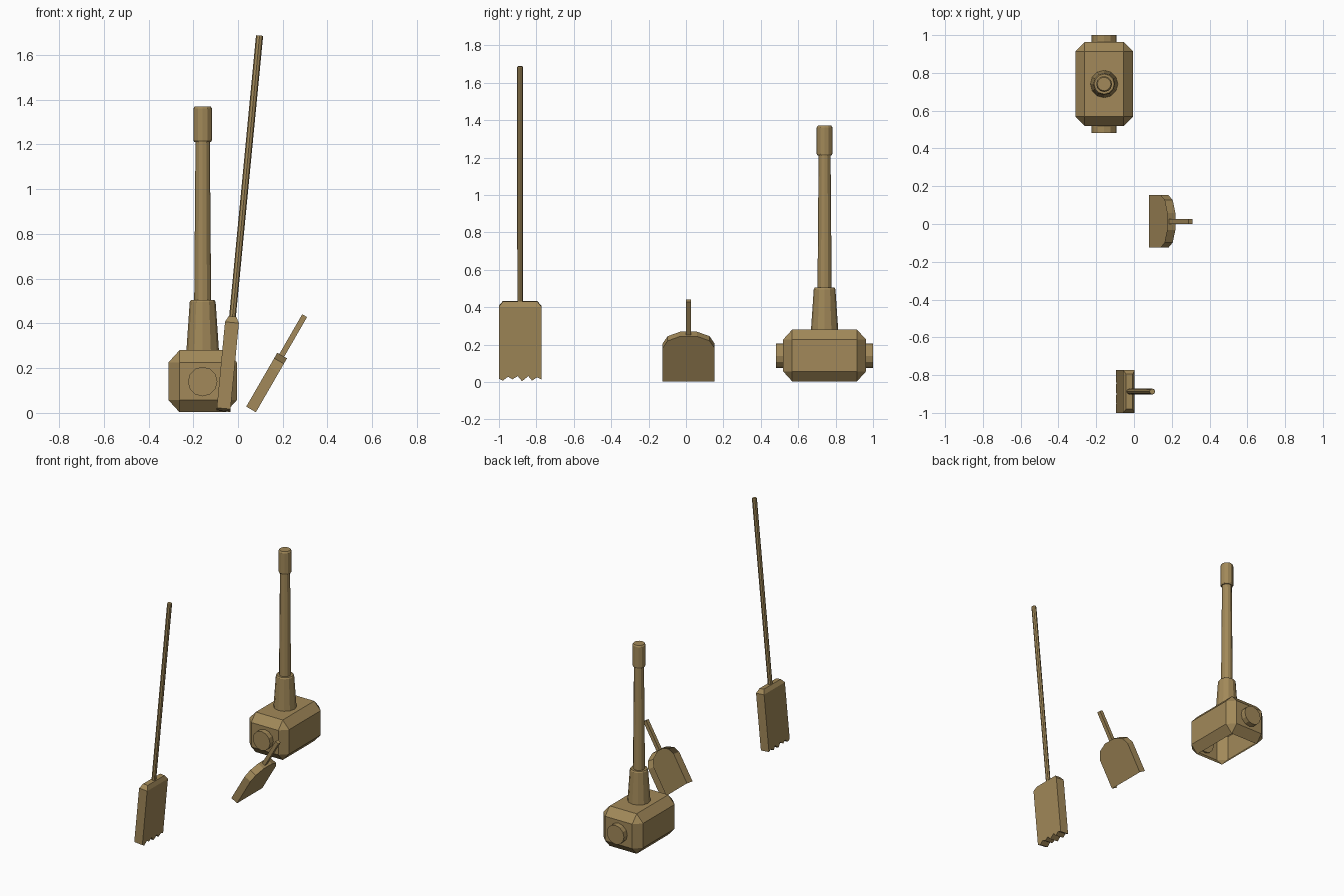
import bpy, bmesh
from math import radians, pi
from mathutils import Matrix, Vector

if "Cube" in bpy.data.objects:
    bpy.data.objects.remove(bpy.data.objects["Cube"])

wood = bpy.data.materials.new("wood")
wood.diffuse_color = (0.36, 0.25, 0.10, 1)
wood.use_nodes = True
wood.node_tree.nodes["Principled BSDF"].inputs["Base Color"].default_value = wood.diffuse_color


def finish(bm, name, loc=(0, 0, 0), tilt=0):
    me = bpy.data.meshes.new(name)
    bm.to_mesh(me)
    bm.free()
    me.materials.append(wood)
    ob = bpy.data.objects.new(name, me)
    bpy.context.collection.objects.link(ob)
    ob.location = loc
    ob.rotation_euler = (0, radians(tilt), 0)
    return ob


def lathe(name, rings, sides, loc, tilt=0, axis_y=False):
    """Stack of (radius, height) rings, capped at both ends."""
    bm = bmesh.new()
    first = bmesh.ops.create_circle(bm, cap_ends=True, segments=sides, radius=rings[0][0],
                                    matrix=Matrix.Translation((0, 0, rings[0][1])))
    loop = first["verts"]
    for r, h in rings[1:]:
        new = [bm.verts.new((v.co.x * r / v.co.xy.length, v.co.y * r / v.co.xy.length, h)) for v in loop]
        for i in range(sides):
            j = (i + 1) % sides
            bm.faces.new((loop[i], loop[j], new[j], new[i]))
        loop = new
    bm.faces.new(loop)
    if axis_y:
        bmesh.ops.rotate(bm, verts=bm.verts, matrix=Matrix.Rotation(-pi / 2, 3, 'X'))
    bmesh.ops.recalc_face_normals(bm, faces=bm.faces)
    return finish(bm, name, loc, tilt)


# Mallet head: chamfered block, open underneath
HX, HY = -0.158, 0.741
bm = bmesh.new()
bmesh.ops.create_cube(bm, size=1, matrix=Matrix.Diagonal((0.305, 0.444, 0.252, 1)))
bmesh.ops.bevel(bm, geom=bm.edges[:], offset=0.049, segments=1, affect='EDGES', profile=0.5)
bmesh.ops.scale(bm, verts=bm.verts, vec=(1, 1, 1.1))
bm.normal_update()
bottom = [f for f in bm.faces if f.normal.z < -0.99]
bmesh.ops.delete(bm, geom=bottom, context='FACES')
finish(bm, "mallet_head", (HX, HY, 0.1415))

# Mallet striking pegs
for name, y0, y1 in (("peg_front", 0.482, 0.53), ("peg_back", 0.952, 1.0)):
    lathe(name, [(0.066, y0), (0.066, y1)], 12, (HX, 0, 0.14), axis_y=True)

# Mallet handle
lathe("mallet_socket", [(0.073, 0.275), (0.058, 0.495), (0.053, 0.504)], 12, (HX, HY, 0))
lathe("mallet_shaft", [(0.038, 0.49), (0.032, 1.22)], 12, (HX, HY, 0))
lathe("mallet_grip", [(0.038, 1.212), (0.042, 1.22), (0.042, 1.36), (0.036, 1.37)], 12, (HX, HY, 0))

# Dustpan: thin floor sheet with a raised rim, open at the mouth
PAN = (0.08, 0.014, 0.003)
half = [(0.139, 0), (0.139, 0.205), (0.112, 0.25), (0.045, 0.278)]
outline = half + [(-y, z) for y, z in reversed(half)]
bm = bmesh.new()
low = [bm.verts.new((0, y, z)) for y, z in outline]
high = [bm.verts.new((-0.05, y, z)) for y, z in outline]
bm.faces.new(low)
for i in range(len(low) - 1):
    bm.faces.new((low[i + 1], low[i], high[i], high[i + 1]))
finish(bm, "dustpan", PAN, 30)

# Dustpan handle
bm = bmesh.new()
bmesh.ops.create_cube(bm, size=1, matrix=Matrix.Translation((-0.027, 0, 0.379)) @ Matrix.Diagonal((0.025, 0.027, 0.208, 1)))
finish(bm, "dustpan_handle", PAN, 30)

# Broom brush: ragged lower edge, tapered top
BROOM, TILT = (-0.066, -0.887, 0), 5.5
teeth = [(-0.114, 0.02), (-0.092, 0.01), (-0.065, 0.031), (-0.042, 0.017), (-0.012, 0.034),
         (0.01, 0.007), (0.044, 0.034), (0.064, 0.01), (0.09, 0.028), (0.114, 0.017)]
bm = bmesh.new()
face = bm.faces.new([bm.verts.new((-0.031, y, z)) for y, z in teeth + [(0.114, 0.406), (-0.114, 0.406)]])
ext = bmesh.ops.extrude_face_region(bm, geom=[face], use_keep_orig=True)
bmesh.ops.translate(bm, verts=[g for g in ext["geom"] if isinstance(g, bmesh.types.BMVert)], vec=(0.062, 0, 0))
bmesh.ops.recalc_face_normals(bm, faces=bm.faces)
top = [f for f in bm.faces if f.normal.z > 0.99]
ext = bmesh.ops.extrude_face_region(bm, geom=top)
tv = [g for g in ext["geom"] if isinstance(g, bmesh.types.BMVert)]
bmesh.ops.scale(bm, verts=tv, vec=(0.55, 0.81, 1))
bmesh.ops.translate(bm, verts=tv, vec=(0, 0, 0.027))
bmesh.ops.recalc_face_normals(bm, faces=bm.faces)
finish(bm, "broom_brush", BROOM, TILT)

# Broom pole
lathe("broom_pole", [(0.015, 0.425), (0.016, 1.688), (0.014, 1.695)], 8, BROOM, TILT)
